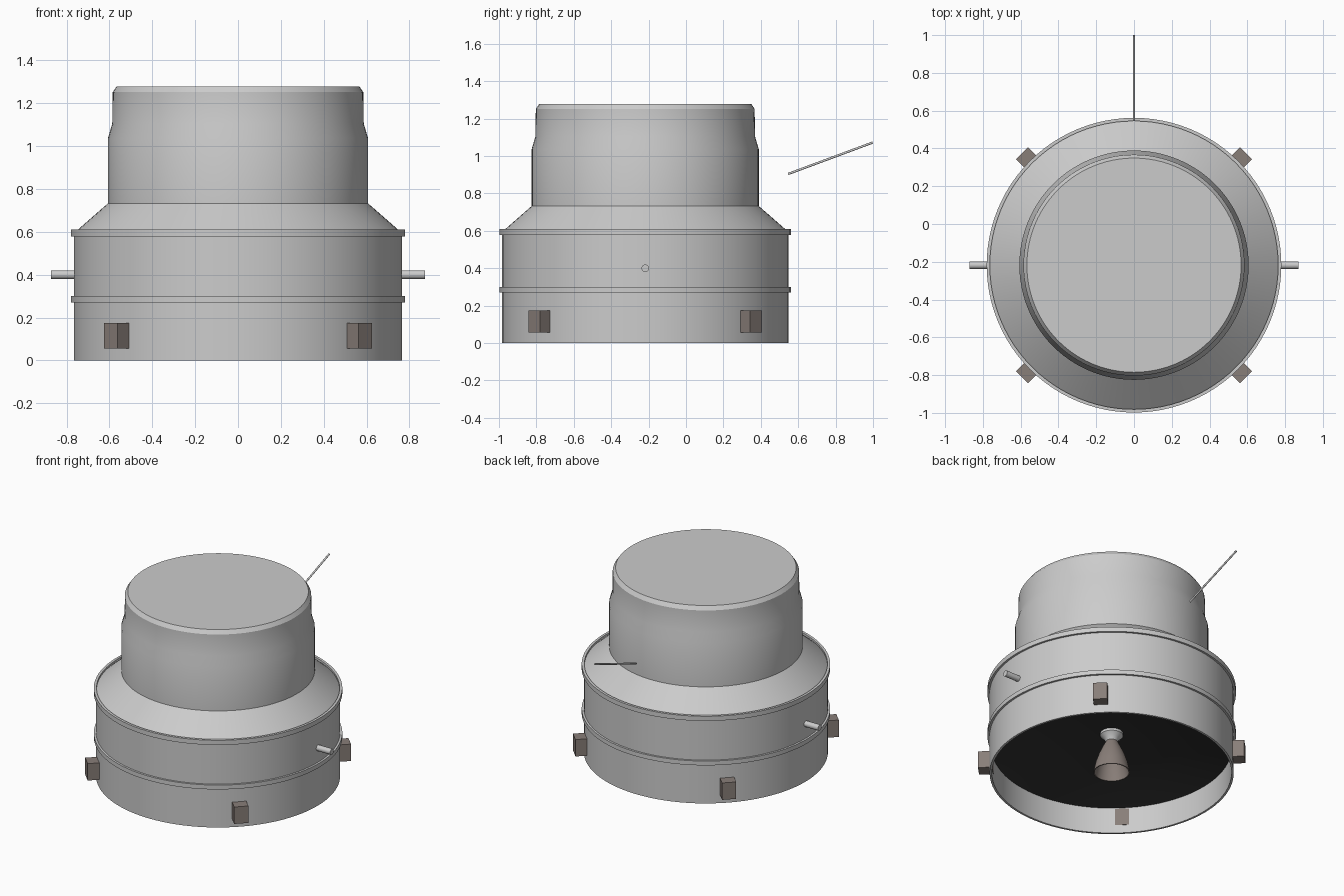
import bpy, bmesh, math
from mathutils import Vector, Matrix

if "Cube" in bpy.data.objects:
    bpy.data.objects.remove(bpy.data.objects["Cube"])

CY = -0.218   # y of the body axis
SEG = 96


def material(name, rgb):
    m = bpy.data.materials.new(name)
    m.diffuse_color = (*rgb, 1)
    m.use_nodes = True
    m.node_tree.nodes["Principled BSDF"].inputs["Base Color"].default_value = m.diffuse_color
    return m


DARK = material("dark_interior", (0.03, 0.03, 0.03))
WARM = material("warm_grey", (0.25, 0.21, 0.19))


def finish(name, bm, mat=None, smooth=True):
    bmesh.ops.remove_doubles(bm, verts=bm.verts, dist=1e-5)
    me = bpy.data.meshes.new(name)
    bm.to_mesh(me)
    bm.free()
    ob = bpy.data.objects.new(name, me)
    bpy.context.collection.objects.link(ob)
    if mat:
        me.materials.append(mat)
    if smooth:
        bpy.ops.object.select_all(action='DESELECT')
        ob.select_set(True)
        bpy.context.view_layer.objects.active = ob
        bpy.ops.object.shade_smooth_by_angle(angle=math.radians(25))
    return ob


def lathe(name, profile, mat=None, closed=False, seg=SEG):
    """Revolve (radius, z) points about the body axis."""
    bm = bmesh.new()
    pts = profile + profile[:1] if closed else profile
    rings = []
    for r, z in pts:
        if r == 0:
            rings.append([bm.verts.new((0, CY, z))] * seg)
        else:
            rings.append([bm.verts.new((r * math.cos(a), CY + r * math.sin(a), z))
                          for a in (2 * math.pi * i / seg for i in range(seg))])
    for lo, hi in zip(rings, rings[1:]):
        for i in range(seg):
            j = (i + 1) % seg
            quad = list(dict.fromkeys((lo[i], lo[j], hi[j], hi[i])))
            bm.faces.new(quad)
    return finish(name, bm, mat)


def rod(name, a, b, radius, seg=16):
    a, b = Vector(a), Vector(b)
    d = b - a
    bm = bmesh.new()
    bmesh.ops.create_cone(bm, cap_ends=True, segments=seg, radius1=radius, radius2=radius,
                          depth=d.length,
                          matrix=Matrix.Translation((a + b) / 2) @ d.to_track_quat('Z', 'Y').to_matrix().to_4x4())
    return finish(name, bm)


# Main hull: hollow skirt, sloped shoulder, upper drum with chamfered lid
lathe("hull", [(0.752, 0.18), (0.752, 0), (0.766, 0), (0.766, 0.594), (0.607, 0.733),
               (0.607, 1.037), (0.587, 1.105), (0.585, 1.252), (0.567, 1.278), (0, 1.278)])

# Raised bands around the hull
for name, z0, z1 in (("lower_band", 0.27, 0.30), ("upper_band", 0.578, 0.61)):
    lathe(name, [(0.763, z0), (0.780, z0), (0.780, z1), (0.763, z1)], closed=True)

# Dark recessed underside
lathe("underside", [(0, 0.29), (0.25, 0.28), (0.5, 0.245), (0.752, 0.18)], DARK)

# Engine: light chamber cone and flared bell with inner wall
lathe("engine_chamber", [(0.036, 0.225), (0.05, 0.25), (0.072, 0.27), (0.072, 0.29)], seg=48)
lathe("engine_bell", [(0.036, 0.228), (0.055, 0.19), (0.08, 0.135), (0.10, 0.075), (0.115, 0.005),
                      (0.108, 0.005), (0.093, 0.075), (0.073, 0.135), (0.048, 0.19), (0, 0.222)],
      WARM, seg=48)

# Four thruster blocks on the diagonals
for k in range(4):
    bm = bmesh.new()
    rot = Matrix.Rotation(math.radians(45 + 90 * k), 4, 'Z')
    bmesh.ops.create_cube(bm, size=1, matrix=Matrix.Translation((0, CY, 0.115)) @ rot
                          @ Matrix.Translation((0.794, 0, 0)) @ Matrix.Diagonal((0.09, 0.09, 0.117, 1)))
    finish(f"thruster_block_{k + 1}", bm, WARM, smooth=False)

# Side pegs
for name, s in (("left_peg", -1), ("right_peg", 1)):
    rod(name, (s * 0.75, CY, 0.40), (s * 0.872, CY, 0.40), 0.02, 24)

# Slanted aerial behind the drum
rod("aerial", (0, 0.546, 0.904), (0, 0.998, 1.072), 0.006)
